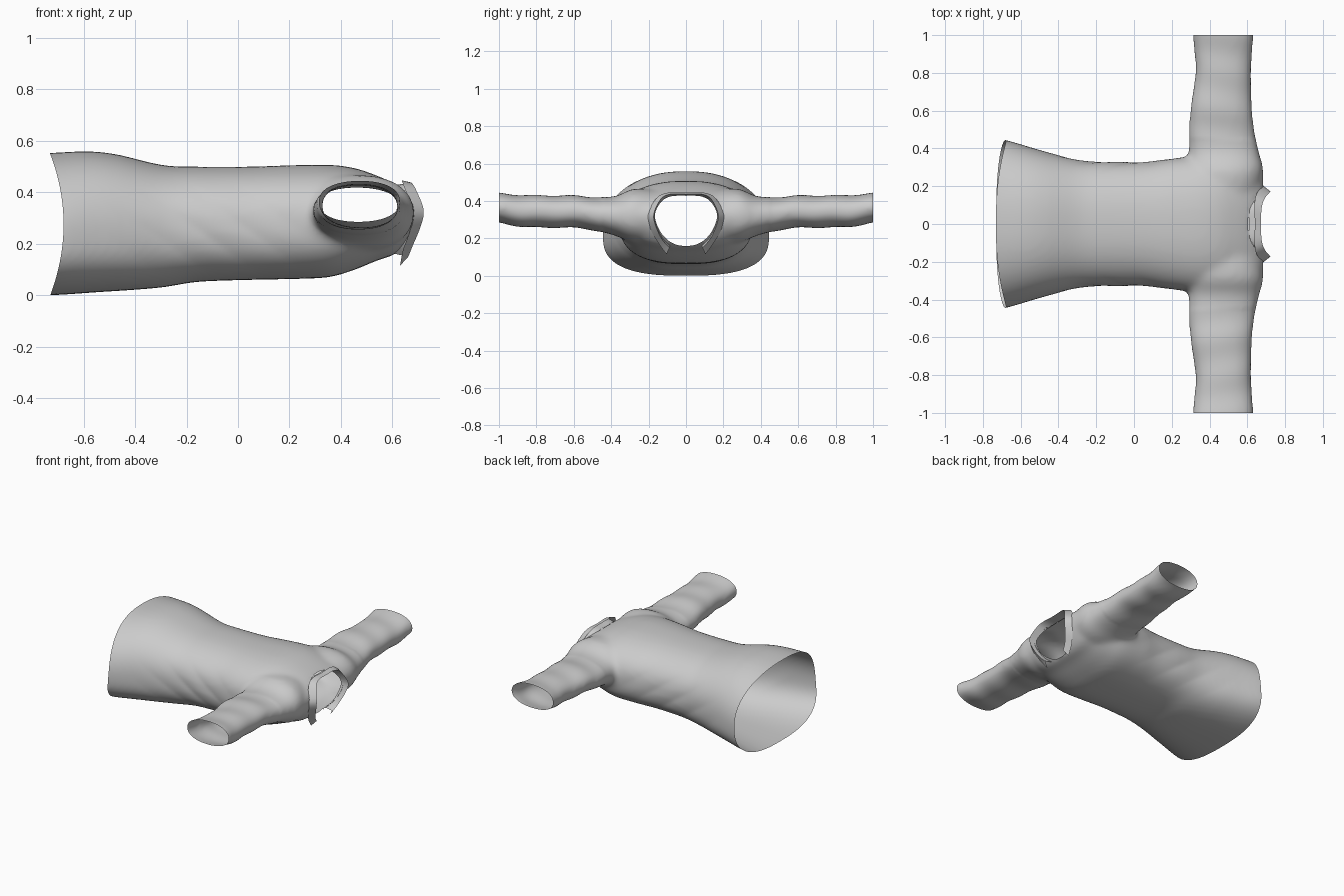
import bpy, bmesh, math
from mathutils import Vector

if "Cube" in bpy.data.objects:
    bpy.data.objects.remove(bpy.data.objects["Cube"])


def add_object(name, bm):
    me = bpy.data.meshes.new(name)
    bm.to_mesh(me)
    bm.free()
    ob = bpy.data.objects.new(name, me)
    bpy.context.scene.collection.objects.link(ob)
    return ob


def spow(v, p):
    return math.copysign(abs(v) ** p, v)


def tube(bm, rings):
    """Closed solid lofted through rings of points."""
    loops = [[bm.verts.new(p) for p in r] for r in rings]
    n = len(loops[0])
    for a, b in zip(loops, loops[1:]):
        for i in range(n):
            bm.faces.new((a[i], a[(i + 1) % n], b[(i + 1) % n], b[i]))
    bm.faces.new(loops[0][::-1])
    bm.faces.new(loops[-1])


def spline(rows, steps=5):
    """Catmull-Rom interpolation of profile rows."""
    out = []
    for i in range(len(rows) - 1):
        p = [rows[max(0, min(len(rows) - 1, i + k))] for k in (-1, 0, 1, 2)]
        for s in range(steps):
            t = s / steps
            out.append([b + 0.5 * t * (c - a + t * (2*a - 5*b + 4*c - d + t * (3*(b - c) + d - a)))
                        for a, b, c, d in zip(*p)])
    return out + [list(rows[-1])]


N = 64
ANG = [2 * math.pi * i / N for i in range(N)]
bm = bmesh.new()

# Torso: x, half width, bottom z, widest z, top z
torso = [(-.80, .46, .000, .21, .55), (-.69, .445, .000, .21, .553), (-.52, .397, .013, .23, .557),
         (-.30, .337, .030, .26, .507), (-.16, .325, .052, .27, .50), (.05, .325, .060, .28, .50),
         (.20, .345, .063, .29, .505), (.35, .36, .070, .30, .507), (.45, .35, .098, .31, .495),
         (.54, .33, .135, .32, .465), (.61, .31, .160, .33, .432), (.66, .29, .22, .33, .395),
         (.685, .26, .28, .33, .36)]
rings = []
for x, w, zb, zc, zt in spline(torso):
    ring = []
    for a in ANG:
        c, s = math.cos(a), math.sin(a)
        e = 2 / 2.35 if s > 0 else 2 / 2.7
        ring.append((x, w * spow(c, e), zc + (zt - zc if s > 0 else zc - zb) * spow(s, e)))
    rings.append(ring)
tube(bm, rings)

# Sleeves: y, x min, x max, z min, z max
sleeve = [(.15, .24, .66, .16, .46), (.28, .265, .685, .175, .465), (.38, .29, .662, .215, .425),
          (.50, .290, .637, .245, .422), (.62, .300, .625, .257, .43), (.80, .325, .620, .258, .43),
          (.88, .322, .625, .262, .432), (1.0, .31, .632, .283, .443), (1.1, .31, .632, .29, .445)]
for side in (1, -1):
    tube(bm, [[((x0 + x1) / 2 + (x1 - x0) / 2 * spow(math.cos(a), .9), side * y,
                (z0 + z1) / 2 + (z1 - z0) / 2 * spow(math.sin(a), .9)) for a in ANG]
              for y, x0, x1, z0, z1 in spline(sleeve)])
bmesh.ops.recalc_face_normals(bm, faces=bm.faces)

# Fuse the torso and sleeves into one cloth skin
shirt = add_object("shirt_body", bm)
mod = shirt.modifiers.new("fuse", 'REMESH')
mod.mode = 'VOXEL'
mod.voxel_size = .014
dg = bpy.context.evaluated_depsgraph_get()
bm = bmesh.new()
bm.from_mesh(shirt.evaluated_get(dg).to_mesh())
shirt.modifiers.clear()
for _ in range(8):
    bmesh.ops.smooth_vert(bm, verts=bm.verts, factor=.5,
                          use_axis_x=True, use_axis_y=True, use_axis_z=True)

# Open the hem and the cuffs
for co, no in (((-.69, 0, 0), (-1, 0, 0)), ((0, 1, 0), (0, 1, 0)), ((0, -1, 0), (0, -1, 0))):
    bmesh.ops.bisect_plane(bm, geom=bm.verts[:] + bm.edges[:] + bm.faces[:],
                           plane_co=co, plane_no=no, clear_outer=True)


# Pear-shaped neck opening
def neck(y, z):
    w = .17 - .3 * max(0, .32 - z)
    return ((abs(y) / w) ** 2.5 + (abs(z - .297) / .137) ** 2.5) ** .4


hole = []
for f in bm.faces:
    c = f.calc_center_median()
    if c.x > .45 and neck(c.y, c.z) < 1:
        hole.append(f)
bmesh.ops.delete(bm, geom=hole, context='FACES')
for v in bm.verts:
    if v.is_boundary and v.co.x > .45 and abs(v.co.y) < .3:
        for _ in range(6):
            k = neck(v.co.y, v.co.z)
            v.co.y /= k
            v.co.z = .297 + (v.co.z - .297) / k

# Curved hem line and soft folds
for v in bm.verts:
    x, y, z = v.co
    t = max(0, min(1, (-.45 - x) / .24))
    v.co.x += t * (.012 - .052 * ((z - .275) / .275) ** 2)
    side = max(0, 1 - abs(z - .25) / .2) * max(0, 1 - abs(x + .1) / .45)
    if abs(y) > .2:
        v.co.y += math.copysign(.006 * side * math.sin(16 * x + 22 * z), y)
    if abs(y) > .45:
        v.co.z += .003 * math.sin(30 * abs(y) + 5 * x)
bm.to_mesh(shirt.data)
bm.free()
shirt.data.shade_smooth()

# Folded collar: seam, fold and outer edge, from the back centre to the front tip
half = [((.610, 0, .428), (.672, 0, .436), (.640, 0, .445)),
        ((.612, .08, .425), (.676, .085, .436), (.638, .10, .444)),
        ((.635, .13, .398), (.692, .135, .410), (.648, .158, .415)),
        ((.668, .165, .335), (.722, .172, .330), (.682, .203, .330)),
        ((.662, .155, .270), (.708, .160, .262), (.668, .190, .250)),
        ((.635, .122, .200), (.680, .128, .195), (.642, .150, .178)),
        ((.605, .085, .162), (.662, .088, .150), (.630, .104, .115))]
rows = [[v for p in r for v in p] for r in half]
mirror = [[-v if i % 3 == 1 else v for i, v in enumerate(r)] for r in rows[:0:-1]]
bm = bmesh.new()
strip = [[bm.verts.new(Vector(r[i:i + 3])) for i in (0, 3, 6)] for r in spline(mirror + rows, 4)]
for a, b in zip(strip, strip[1:]):
    for i in range(2):
        bm.faces.new((a[i], a[i + 1], b[i + 1], b[i]))
bmesh.ops.recalc_face_normals(bm, faces=bm.faces)
collar = add_object("collar", bm)
bpy.context.view_layer.objects.active = collar
collar.select_set(True)
bpy.ops.object.shade_smooth_by_angle(angle=math.radians(40))
